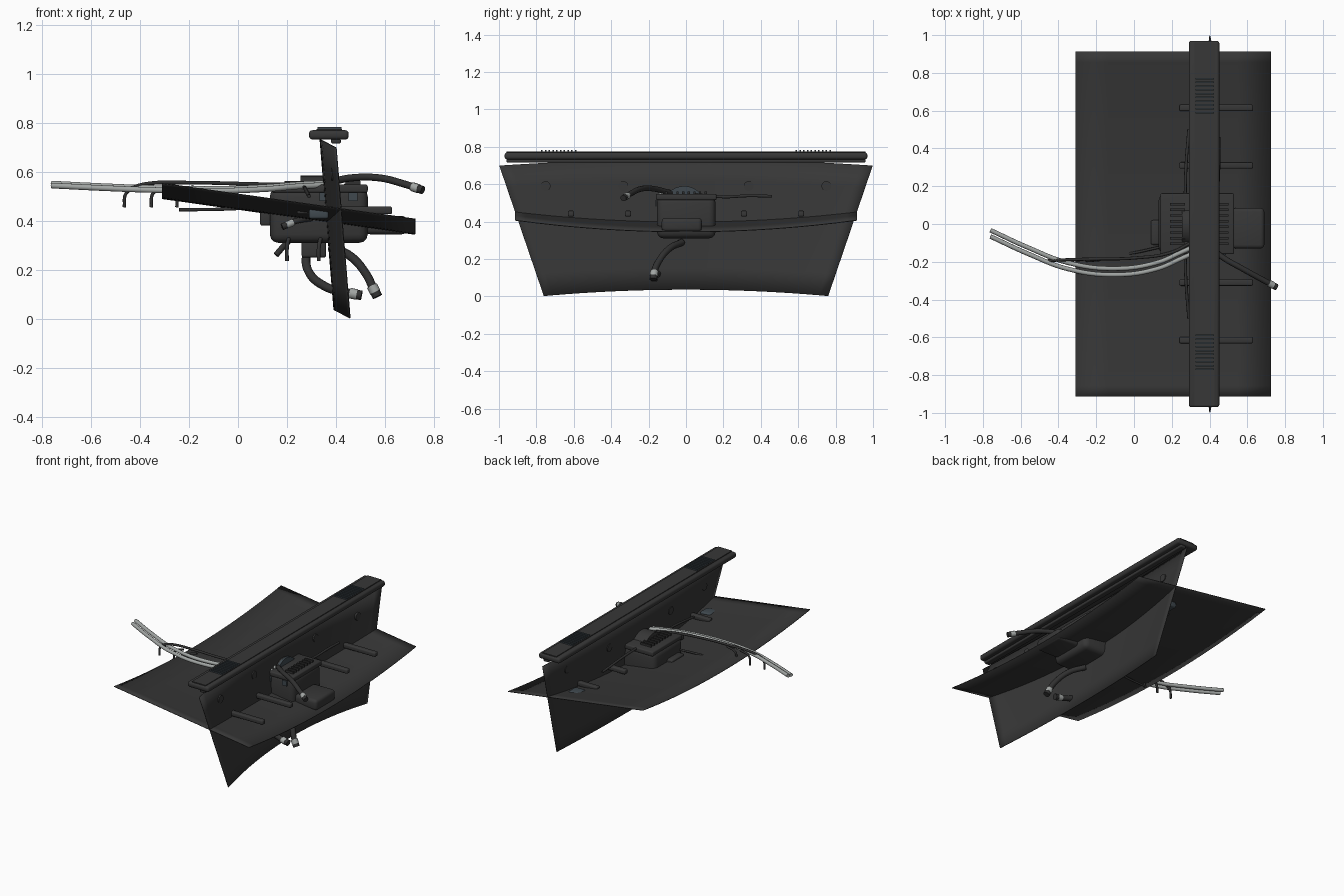
import bpy
import bmesh
import math
from mathutils import Vector

cube = bpy.data.objects.get("Cube")
if cube:
    bpy.data.objects.remove(cube, do_unlink=True)


def material(name, colour):
    m = bpy.data.materials.new(name)
    m.use_nodes = True
    m.diffuse_color = (*colour, 1)
    bsdf = next(n for n in m.node_tree.nodes if n.type == 'BSDF_PRINCIPLED')
    bsdf.inputs["Base Color"].default_value = (*colour, 1)
    return m


CHARCOAL = material("charcoal", (0.038, 0.038, 0.038))
RUBBER = material("black_rubber", (0.03, 0.03, 0.03))
SLATE = material("slate_blue", (0.05, 0.066, 0.078))
SILVER = material("light_grey", (0.36, 0.38, 0.37))


def finish(ob, mat, angle=40):
    ob.data.materials.append(mat)
    bpy.ops.object.select_all(action='DESELECT')
    ob.select_set(True)
    bpy.context.view_layer.objects.active = ob
    bpy.ops.object.shade_smooth_by_angle(angle=math.radians(angle))
    return ob


def mesh_object(name, bm, mat):
    me = bpy.data.meshes.new(name)
    bm.to_mesh(me)
    bm.free()
    ob = bpy.data.objects.new(name, me)
    bpy.context.collection.objects.link(ob)
    return finish(ob, mat)


def box(name, low, high, mat=CHARCOAL, bevel=0.0):
    """Box between two corners, with optional rounded edges."""
    low, high = Vector(low), Vector(high)
    bm = bmesh.new()
    bmesh.ops.create_cube(bm, size=1)
    for v in bm.verts:
        v.co = (low + high) / 2 + v.co * (high - low)
    if bevel:
        bmesh.ops.bevel(bm, geom=bm.edges[:], offset=bevel, segments=3,
                        profile=0.5, affect='EDGES')
    return mesh_object(name, bm, mat)


def disc(name, centre, radius, depth, mat=CHARCOAL, sides=32):
    """Cylinder lying along x."""
    bpy.ops.mesh.primitive_cylinder_add(vertices=sides, radius=radius, depth=depth,
                                        location=centre, rotation=(0, math.pi / 2, 0))
    ob = bpy.context.object
    ob.name = name
    return finish(ob, mat)


def tube(name, points, radius, mat=RUBBER):
    """Round hose or cable through the points."""
    cu = bpy.data.curves.new(name, 'CURVE')
    cu.dimensions = '3D'
    cu.bevel_depth = radius
    cu.bevel_resolution = 3
    cu.use_fill_caps = True
    cu.resolution_u = 8
    sp = cu.splines.new('BEZIER')
    sp.bezier_points.add(len(points) - 1)
    for bp, p in zip(sp.bezier_points, points):
        bp.co = p
        bp.handle_left_type = bp.handle_right_type = 'AUTO'
    ob = bpy.data.objects.new(name, cu)
    bpy.context.collection.objects.link(ob)
    bpy.ops.object.select_all(action='DESELECT')
    ob.select_set(True)
    bpy.context.view_layer.objects.active = ob
    bpy.ops.object.convert(target='MESH')
    return finish(bpy.context.object, mat)


def hose(name, points, radius):
    """Hose with a grey coupling and a dark plug at its end."""
    tube(name, points, radius)
    end, before = Vector(points[-1]), Vector(points[-2])
    d = (end - before).normalized()
    tube(name + "_coupling", [end - d * 0.05, end - d * 0.02], radius * 1.25, SILVER)
    tube(name + "_plug", [end - d * 0.02, end], radius * 1.15, RUBBER)


def sheet(name, shape):
    """Thin curved panel; shape maps s, t in -1..1 to a point."""
    bm = bmesh.new()
    bmesh.ops.create_grid(bm, x_segments=32, y_segments=6, size=1)
    for v in bm.verts:
        v.co = shape(v.co.x, v.co.y)
    ob = mesh_object(name, bm, CHARCOAL)
    mod = ob.modifiers.new("thickness", 'SOLIDIFY')
    mod.thickness = 0.004
    mod.offset = 0
    return ob


# Two crossing curved panels
def upright(s, t):
    k = (t + 1) / 2
    return (0.392 - 0.057 * k + 0.066 * s * s,
            s * (0.76 + 0.238 * k),
            0.036 + 0.697 * k - 0.034 * s * s)


def level(s, t):
    return (0.207 + 0.517 * t, 0.914 * s, 0.418 - 0.073 * t + 0.062 * s * s)


sheet("upright_panel", upright)
sheet("level_panel", level)

# Top rail with its raised cap and vent slats
box("top_rail", (0.29, -0.97, 0.732), (0.452, 0.97, 0.77), CHARCOAL, 0.014)
box("rail_cap", (0.32, -0.96, 0.768), (0.425, 0.96, 0.775), CHARCOAL)
box("rail_lip", (0.38, -0.96, 0.716), (0.42, 0.96, 0.735), CHARCOAL, 0.006)
for side in (-1, 1):
    for i in range(10):
        y = side * (0.59 + i * 0.02)
        box("vent_slat", (0.325, y - 0.004, 0.77), (0.423, y + 0.004, 0.783), SLATE)

# Rods, round studs and edge clips
for side in (-1, 1):
    for y in (0.31, 0.615):
        box("cross_rod", (0.24, side * y - 0.017, 0.427),
            (0.63, side * y + 0.017, 0.458), CHARCOAL, 0.008)
    for y in (0.335, 0.75):
        x = 0.347 + 0.066 * (y / 0.95) ** 2
        disc("panel_stud", (x, side * y, 0.59), 0.026, 0.016, CHARCOAL, 20)
    box("edge_clip", (0.29, side * 0.72 - 0.04, 0.408),
        (0.37, side * 0.72 + 0.04, 0.448), SLATE, 0.01)

# Central machine housing
box("housing", (0.13, -0.155, 0.31), (0.53, 0.158, 0.535), CHARCOAL, 0.035)
box("housing_lid", (0.14, -0.16, 0.515), (0.53, 0.163, 0.548), CHARCOAL, 0.008)
box("housing_base", (0.26, -0.06, 0.25), (0.36, 0.06, 0.32), CHARCOAL, 0.01)
box("front_motor", (0.52, -0.13, 0.345), (0.69, 0.085, 0.42), CHARCOAL, 0.02)
box("rear_port", (0.09, -0.11, 0.38), (0.14, 0.02, 0.45), CHARCOAL, 0.01)
disc("fan_drum", (0.315, -0.01, 0.475), 0.11, 0.12)
disc("fan_ring", (0.37, -0.01, 0.475), 0.115, 0.016, SLATE)
for i in range(8):
    y = -0.105 + i * 0.03
    box("cooling_fin", (0.19, y - 0.006, 0.54), (0.27, y + 0.006, 0.562), RUBBER)
    box("cooling_fin", (0.44, y - 0.006, 0.54), (0.5, y + 0.006, 0.562), RUBBER)
for x in (0.35, 0.47):
    box("side_button", (x - 0.018, -0.164, 0.48), (x + 0.018, -0.158, 0.515), SLATE)

# Hoses with couplings
hose("lower_hose", [(0.28, 0, 0.29), (0.285, -0.06, 0.2), (0.36, -0.14, 0.13),
                    (0.44, -0.165, 0.108), (0.505, -0.17, 0.095)], 0.018)
hose("outer_hose", [(0.38, -0.02, 0.29), (0.46, -0.09, 0.255), (0.525, -0.15, 0.18),
                    (0.55, -0.17, 0.13), (0.57, -0.175, 0.09)], 0.018)
hose("upper_hose", [(0.37, -0.09, 0.555), (0.46, -0.17, 0.575), (0.58, -0.24, 0.575),
                    (0.68, -0.295, 0.55), (0.755, -0.335, 0.525)], 0.015)
hose("short_hose", [(0.3, -0.15, 0.41), (0.24, -0.18, 0.4), (0.18, -0.19, 0.375)], 0.012)
tube("drain_hose", [(0.23, -0.1, 0.34), (0.19, -0.12, 0.3), (0.155, -0.13, 0.26)], 0.012)

# Pair of pale cables
for name, dy, dz in (("pale_cable_a", 0, 0.004), ("pale_cable_b", -0.033, -0.004)):
    tube(name, [(-0.76, -0.033 + dy, 0.548 + dz), (-0.56, -0.125 + dy, 0.538 + dz),
                (-0.35, -0.205 + dy, 0.53 + dz), (-0.1, -0.236 + dy, 0.526 + dz),
                (0.12, -0.205 + dy, 0.534 + dz), (0.25, -0.15 + dy, 0.545 + dz),
                (0.36, -0.1 + dy, 0.55 + dz)], 0.012, SILVER)

# Thin dark wiring loom with hanging ends
tube("wiring_loom", [(-0.46, -0.195, 0.525), (-0.38, -0.19, 0.55), (-0.2, -0.185, 0.556),
                     (0, -0.18, 0.552), (0.2, -0.15, 0.548), (0.3, -0.1, 0.55)], 0.008)
for x in (-0.465, -0.355, -0.25):
    tube("hanging_wire", [(x + 0.07, -0.19, 0.54), (x + 0.01, -0.195, 0.515),
                          (x, -0.195, 0.455)], 0.007)
tube("low_wire", [(-0.24, -0.17, 0.445), (-0.05, -0.16, 0.448), (0.15, -0.12, 0.46)], 0.007)
for x in (0.2, 0.33):
    tube("drop_wire", [(x + 0.01, -0.14, 0.34), (x, -0.16, 0.29), (x, -0.16, 0.235)], 0.008)

# Cables running along the upright panel
for side in (-1, 1):
    tube("panel_cable", [(0.27, side * 0.1, 0.54), (0.275, side * 0.3, 0.53),
                         (0.29, side * 0.5, 0.5)], 0.008)
tube("front_cable", [(0.44, 0.05, 0.545), (0.445, 0.2, 0.532),
                     (0.45, 0.34, 0.538), (0.45, 0.46, 0.535)], 0.008)
